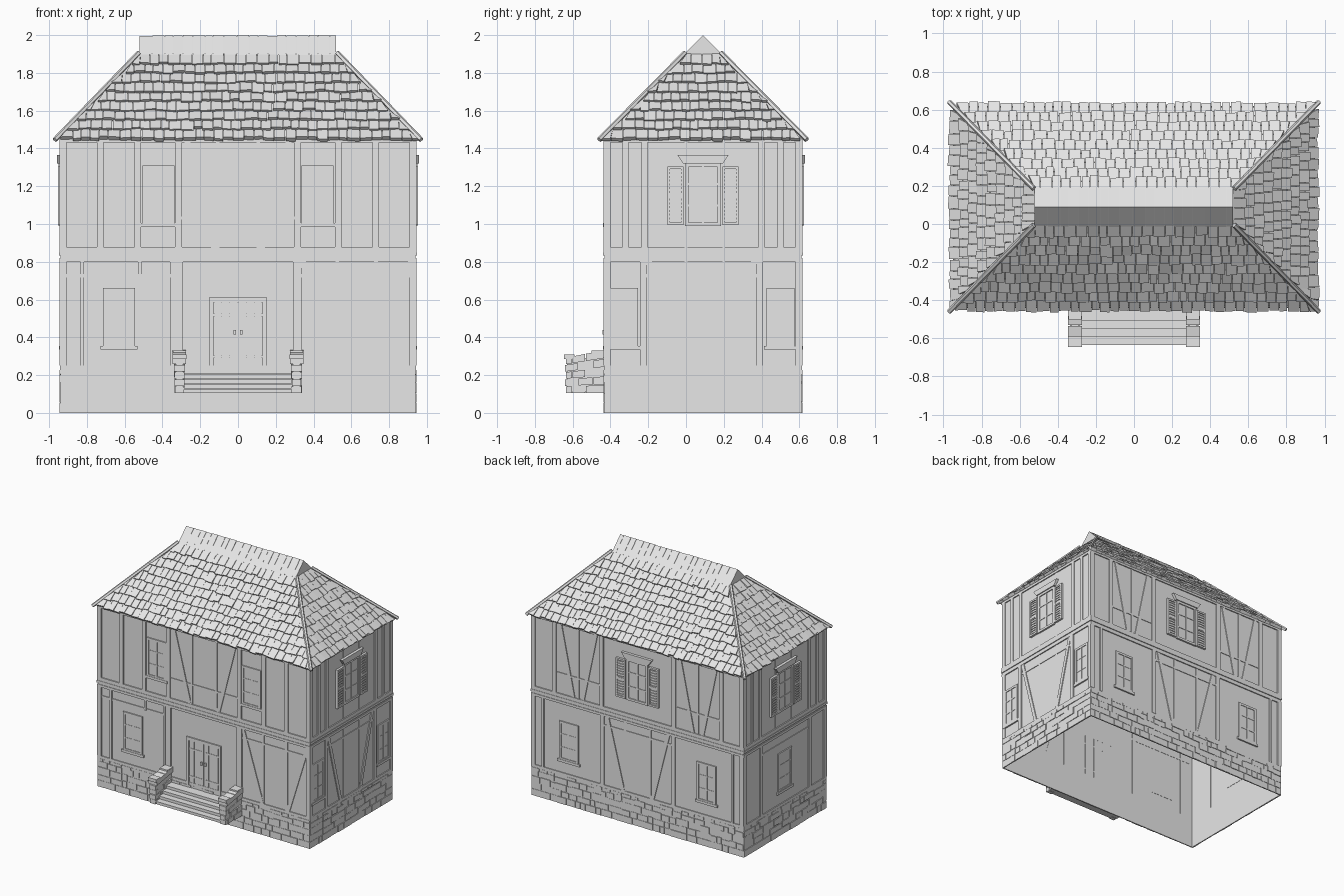
import bpy, bmesh, random
from mathutils import Vector

random.seed(7)
if "Cube" in bpy.data.objects:
    bpy.data.objects.remove(bpy.data.objects["Cube"], do_unlink=True)

plaster = bpy.data.materials.new("plain grey")
plaster.use_nodes = True
plaster.diffuse_color = (0.8, 0.8, 0.8, 1)
plaster.node_tree.nodes["Principled BSDF"].inputs["Base Color"].default_value = (0.8, 0.8, 0.8, 1)

HX, Y0, Y1, MID = 0.935, -0.427, 0.607, 0.09
TOP, BASE = 1.46, 0.24

# Each facade maps (along, height, outward) to a point
FACES = {
    "front": lambda u, z, o: Vector((u, Y0 - o, z)),
    "back": lambda u, z, o: Vector((u, Y1 + o, z)),
    "right": lambda u, z, o: Vector((HX + o, u, z)),
    "left": lambda u, z, o: Vector((-HX - o, u, z)),
}
SPAN = {"front": (-HX, HX), "back": (-HX, HX), "right": (Y0, Y1), "left": (Y0, Y1)}


def finish(name, bm):
    bmesh.ops.recalc_face_normals(bm, faces=bm.faces)
    mesh = bpy.data.meshes.new(name)
    bm.to_mesh(mesh)
    bm.free()
    mesh.materials.append(plaster)
    ob = bpy.data.objects.new(name, mesh)
    bpy.context.collection.objects.link(ob)
    return ob


def prism(bm, low, high):
    a = [bm.verts.new(p) for p in low]
    b = [bm.verts.new(p) for p in high]
    n = len(a)
    bm.faces.new(a[::-1])
    bm.faces.new(b)
    for i in range(n):
        bm.faces.new((a[i], a[(i + 1) % n], b[(i + 1) % n], b[i]))


def slab(bm, face, outline, depth, start=-0.002):
    f = FACES[face]
    prism(bm, [f(u, z, start) for u, z in outline], [f(u, z, depth) for u, z in outline])


def plate(bm, face, u0, u1, z0, z1, depth, start=-0.002):
    slab(bm, face, [(u0, z0), (u1, z0), (u1, z1), (u0, z1)], depth, start)


def post(bm, face, u, z0, z1, w=0.035, depth=0.009):
    plate(bm, face, u - w / 2, u + w / 2, z0, z1, depth)


def brace(bm, face, u0, z0, u1, z1, w=0.03, depth=0.007):
    h = w / 2
    slab(bm, face, [(u0 - h, z0), (u0 + h, z0), (u1 + h, z1), (u1 - h, z1)], depth)


def vee(bm, face, a, b, z0, z1, inner):
    # Two braces leaning to the middle of a bay
    brace(bm, face, a + inner, z0, a + 0.03, z1)
    brace(bm, face, b - inner, z0, b - 0.03, z1)


def box(bm, x0, x1, y0, y1, z0, z1):
    q = [(x0, y0), (x1, y0), (x1, y1), (x0, y1)]
    prism(bm, [(x, y, z0) for x, y in q], [(x, y, z1) for x, y in q])


# Hollow wall shell, open below
bm = bmesh.new()
ring = [(-HX, Y0), (HX, Y0), (HX, Y1), (-HX, Y1)]
lo = [bm.verts.new((x, y, 0)) for x, y in ring]
hi = [bm.verts.new((x, y, TOP)) for x, y in ring]
for i in range(4):
    j = (i + 1) % 4
    bm.faces.new((lo[i], lo[j], hi[j], hi[i]))
finish("walls", bm)

# Rough stone footing
bm = bmesh.new()
for face, (a, b) in SPAN.items():
    plate(bm, face, a - 0.004, b + 0.004, 0, 0.225, 0.004)
    z = 0.0
    for h in (0.055, 0.05, 0.055, 0.045, 0.025):
        u = a - 0.006
        while u < b:
            w = min(random.uniform(0.04, 0.12), b + 0.006 - u)
            if b - u - w < 0.03:
                w = b + 0.006 - u
            j = random.uniform(-0.008, 0.006) if 0 < z < 0.2 else 0
            plate(bm, face, u + 0.002, u + w - 0.002, z + max(j, 0), z + h - 0.003 + j,
                  random.uniform(0.006, 0.011))
            u += w
        z += h
finish("stone_footing", bm)

# Horizontal timbers round the house
bm = bmesh.new()
for face, (a, b) in SPAN.items():
    for z0, z1, d in ((0.225, 0.25, 0.007), (0.8, 0.82, 0.009), (0.82, 0.85, 0.005),
                      (0.832, 0.85, 0.012), (0.85, 0.878, 0.009), (1.432, TOP, 0.009)):
        plate(bm, face, a - d, b + d, z0, z1, d)
    for u in (a, b):
        s = 0.01 if u == a else -0.01
        post(bm, face, u + s, 0.25, 0.8)
        post(bm, face, u + s, 0.87, 1.44)
finish("wall_bands", bm)

# Posts, rails and braces
L0, L1, U0, U1 = 0.25, 0.8, 0.87, 1.44
bm = bmesh.new()
for s in (-1, 1):
    for u in (0.73, 0.53, 0.315):
        post(bm, "front", s * u, U0, U1)
    post(bm, "front", s * 0.108, U0, U1, 0.018, 0.005)
    post(bm, "front", s * 0.315, L0, L1, 0.045)
    for u in (0.74, 0.32):
        post(bm, "back", s * u, U0, U1)
    post(bm, "back", s * 0.53, U0, U1, 0.018, 0.005)
    post(bm, "back", s * 0.315, L0, L1)
    post(bm, "back", s * 0.84, L0, L1, 0.02)
    post(bm, "back", s * 0.11, L0, L1, 0.018, 0.005)
    a, b = sorted((s * 0.34, s * 0.72))
    vee(bm, "back", a, b, U0, U1, 0.15)
    plate(bm, "back", a, b, 1.03, 1.045, 0.005)
vee(bm, "front", -0.3, 0.3, U0, U1, 0.175)
plate(bm, "front", -0.3, 0.3, 1.025, 1.04, 0.005)
for u in (-0.825, -0.35, -0.52):
    post(bm, "front", u, L0 if u != -0.52 else 0.72, L1, 0.02)
plate(bm, "front", -0.92, -0.33, 0.718, 0.735, 0.006)
plate(bm, "front", 0.33, 0.92, 0.718, 0.735, 0.005)
for u in (0.525, 0.73):
    post(bm, "front", u, L0, L1, 0.02, 0.005)
vee(bm, "front", 0.315, 0.945, L0, L1, 0.2)
vee(bm, "back", -0.3, 0.3, L0, L1, 0.17)
plate(bm, "back", -0.3, 0.3, 0.718, 0.735, 0.005)
for face in ("right", "left"):
    for u in (-0.32, -0.22, 0.4, 0.5):
        post(bm, face, u, U0, U1, 0.03)
    for u in (-0.225, 0.39):
        post(bm, face, u, L0, L1)
    plate(bm, face, -0.22, 0.39, 0.718, 0.735, 0.005)
    for u in (0.0, 0.2):
        post(bm, face, u, U0, U1, 0.015, 0.004)
        if face == "right":
            post(bm, face, u, L0, L1, 0.015, 0.004)
vee(bm, "right", -0.225, 0.39, L0, L1, 0.18)
finish("timber_frame", bm)


def frame(bm, face, u, z0, z1, w, d):
    # Casing, pane and glazing bars
    h = w / 2
    plate(bm, face, u - h, u + h, z0, z1, d * 0.4)
    for s in (-1, 1):
        post(bm, face, u + s * (h - 0.009), z0, z1, 0.018, d)
    for z in (z0, z1 - 0.018):
        plate(bm, face, u - h, u + h, z, z + 0.018, d)
    post(bm, face, u, z0, z1, 0.012, d * 0.8)
    for k in (0.33, 0.67):
        z = z0 + (z1 - z0) * k
        plate(bm, face, u - h, u + h, z - 0.005, z + 0.005, d * 0.7)


# Plain casement windows
bm = bmesh.new()
for face, u, z in (("front", -0.42, 1.0), ("front", 0.42, 1.0), ("front", -0.63, 0.35),
                   ("back", 0.61, 0.35), ("back", -0.61, 0.35), ("left", MID, 0.35),
                   ("right", -0.33, 0.35), ("right", 0.5, 0.35)):
    w = 0.15 if face == "right" else 0.17
    frame(bm, face, u, z, z + 0.31, w, 0.009)
    plate(bm, face, u - w * 0.58, u + w * 0.58, z - 0.015, z + 0.005, 0.012)
finish("casement_windows", bm)

# Windows with louvred shutters and a flared lintel
bm = bmesh.new()
for face, u in (("right", MID), ("left", MID), ("back", 0.0)):
    frame(bm, face, u, 0.99, 1.32, 0.19, 0.014)
    slab(bm, face, [(u - 0.105, 1.32), (u + 0.105, 1.32), (u + 0.135, 1.365), (u - 0.135, 1.365)], 0.022)
    for s in (-1, 1):
        c = u + s * 0.145
        plate(bm, face, c - 0.043, c + 0.043, 0.995, 1.305, 0.009)
        for e in (-1, 1):
            post(bm, face, c + e * 0.036, 0.995, 1.305, 0.014, 0.018)
        for z in (0.995, 1.142, 1.291):
            plate(bm, face, c - 0.043, c + 0.043, z, z + 0.014, 0.018)
        for i in range(14):
            z = 1.015 + i * 0.02
            plate(bm, face, c - 0.03, c + 0.03, z, z + 0.009, 0.015)
finish("shuttered_windows", bm)

# Double door
bm = bmesh.new()
for s in (-1, 1):
    for i in range(3):
        c = s * (0.022 + i * 0.042)
        post(bm, "front", c, 0.21, 0.585, 0.039, 0.005)
    post(bm, "front", s * 0.142, 0.21, 0.61, 0.022, 0.01)
    post(bm, "front", s * 0.018, 0.415, 0.44, 0.014, 0.016)
    for z in (0.29, 0.51):
        a, b = sorted((s * 0.01, s * 0.13))
        plate(bm, "front", a, b, z, z + 0.015, 0.008)
plate(bm, "front", -0.153, 0.153, 0.585, 0.61, 0.01)
finish("double_door", bm)

# Entrance steps
bm = bmesh.new()
for i in range(4):
    y = -0.635 + i * 0.042
    box(bm, -0.285, 0.285, y + 0.008, Y0, 0.105 + i * 0.026, 0.123 + i * 0.026)
    box(bm, -0.285, 0.285, y, Y0, 0.123 + i * 0.026, 0.131 + i * 0.026)
finish("entrance_steps", bm)

# Stone cheek walls with a rising top
bm = bmesh.new()
rise = lambda y, k: 0.105 + k * (0.19 + 0.2 * (y + 0.64))
for s in (-1, 1):
    for r in range(5):
        cuts = [-0.64, -0.57, -0.49, Y0] if r % 2 else [-0.636, -0.6, -0.53, Y0]
        for y0, y1 in zip(cuts, cuts[1:]):
            w = random.uniform(0.022, 0.03) if r < 4 else 0.036
            k0, k1 = r / 5, (r + 1) / 5 - 0.02
            ends = [[(s * 0.31 + e * w, y, rise(y, k)) for y, k in
                     ((y0, k0), (y1 - 0.004, k0), (y1 - 0.004, k1), (y0, k1))] for e in (-1, 1)]
            prism(bm, *ends)
    box(bm, s * 0.31 - 0.018, s * 0.31 + 0.018, -0.63, Y0, 0.11, 0.29)
    box(bm, s * 0.31 - 0.037, s * 0.31 + 0.037, -0.645, -0.59, 0.285, 0.31)
    box(bm, s * 0.31 - 0.035, s * 0.31 + 0.035, -0.5, Y0, 0.3, 0.33)
finish("step_side_walls", bm)

# Hipped roof deck
eave = [Vector(p) for p in ((-0.95, -0.44, 1.45), (0.95, -0.44, 1.45), (0.95, 0.62, 1.45), (-0.95, 0.62, 1.45))]
crown = [Vector(p) for p in ((-0.52, 0, 1.895), (0.52, 0, 1.895), (0.52, 0.18, 1.895), (-0.52, 0.18, 1.895))]
bm = bmesh.new()
a, b = [bm.verts.new(p) for p in eave], [bm.verts.new(p) for p in crown]
for i in range(4):
    j = (i + 1) % 4
    bm.faces.new((a[i], a[j], b[j], b[i]))
finish("roof_deck", bm)

# Overlapping roof tiles, trimmed along the hips
bm = bmesh.new()
ROWS = 9
for i in range(4):
    A, B, C, D = eave[i], eave[(i + 1) % 4], crown[i], crown[(i + 1) % 4]
    along = (B - A).normalized()
    normal = along.cross(C - A).normalized()
    width, inset = (B - A).length, (C - A).dot(along)
    slope = (C - A) - along * inset

    def spot(s, t, lift):
        s = min(max(s, inset * t), width - inset * t)
        return A + along * s + slope * t + normal * lift

    for r in range(ROWS):
        s = -random.uniform(0, 0.04)
        while s < width:
            w = random.uniform(0.042, 0.068)
            t0 = r / ROWS - random.uniform(0, 0.022)
            t1 = (r + 1.1) / ROWS
            mid = (t0 + t1) / 2
            if s + w > inset * mid and s < width - inset * mid:
                lift = random.uniform(0.014, 0.024)
                ends = [(s, t0), (s + w - 0.003, t0 + random.uniform(-0.008, 0.008)),
                        (s + w - 0.003, t1), (s, t1)]
                prism(bm, [spot(u, t, -0.003) for u, t in ends],
                      [spot(u, t, lift if k < 2 else 0.004) for k, (u, t) in enumerate(ends)])
            s += w
finish("roof_tiles", bm)

# Hip poles
bm = bmesh.new()
for p, q in zip(eave, crown):
    d = (q - p).normalized()
    side = d.cross(Vector((0, 0, 1))).normalized() * 0.013
    up = side.cross(d).normalized() * 0.013
    p0, q0 = p - d * 0.025 + up * 0.9, q + up * 0.9
    ring = [side, side * 0.5 + up, up - side * 0.5, -side, -up]
    prism(bm, [p0 + v for v in ring], [q0 + v for v in ring])
finish("hip_poles", bm)

# Ridge cap with folded ridge tiles
bm = bmesh.new()
cap = lambda x, g: [(x, MID - 0.1 - g, 1.9 - g), (x, MID + 0.1 + g, 1.9 - g), (x, MID, 1.995 + g)]
prism(bm, cap(-0.518, -0.002), cap(0.518, -0.002))
x = -0.522
while x < 0.522:
    w = min(random.uniform(0.04, 0.07), 0.522 - x)
    g = random.uniform(0.001, 0.005)
    prism(bm, cap(x, g), cap(x + w - 0.002, g))
    x += w
finish("ridge_cap", bm)
